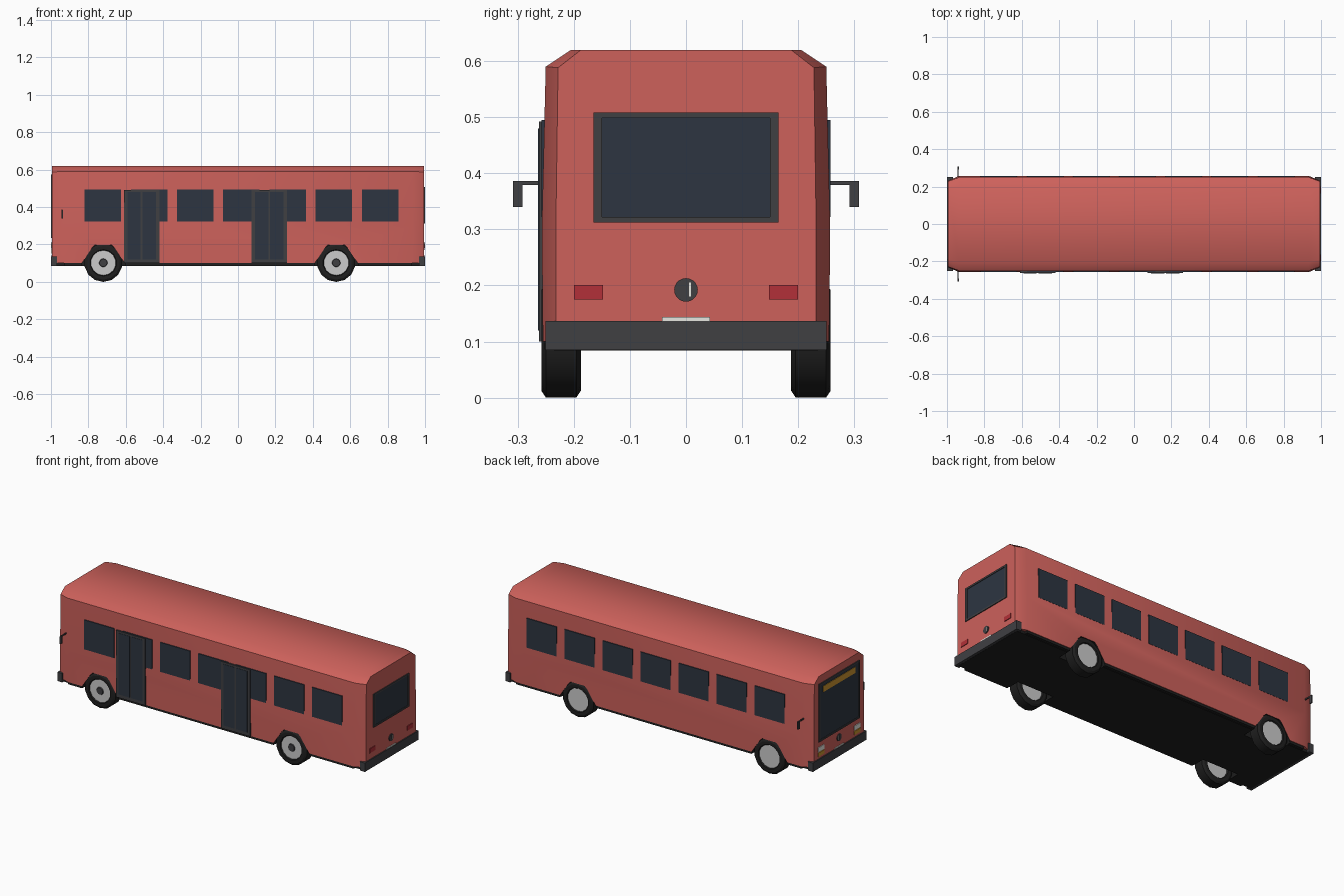
import bpy, bmesh, math
from mathutils import Matrix, Vector

if "Cube" in bpy.data.objects:
    bpy.data.objects.remove(bpy.data.objects["Cube"])


def material(name, r, g, b):
    m = bpy.data.materials.new(name)
    m.diffuse_color = (r, g, b, 1)
    m.use_nodes = True
    m.node_tree.nodes["Principled BSDF"].inputs["Base Color"].default_value = m.diffuse_color
    return m


RED = material("red_paint", 0.61, 0.12, 0.105)
GLASS = material("dark_glass", 0.026, 0.036, 0.053)
TRIM = material("dark_trim", 0.05, 0.05, 0.055)
BLACK = material("black_rubber", 0.014, 0.014, 0.014)
METAL = material("light_metal", 0.6, 0.6, 0.6)
WHITE = material("white_lamp", 0.8, 0.8, 0.75)
AMBER = material("amber", 0.6, 0.3, 0.03)
LAMP = material("red_lamp", 0.45, 0.03, 0.04)


def finish(name, bm, mat, smooth=None):
    bmesh.ops.recalc_face_normals(bm, faces=bm.faces)
    me = bpy.data.meshes.new(name)
    bm.to_mesh(me)
    bm.free()
    me.materials.append(mat)
    ob = bpy.data.objects.new(name, me)
    bpy.context.collection.objects.link(ob)
    if smooth:
        shade(ob, smooth)
    return ob


def activate(ob):
    bpy.ops.object.select_all(action='DESELECT')
    ob.select_set(True)
    bpy.context.view_layer.objects.active = ob


def shade(ob, angle):
    activate(ob)
    bpy.ops.object.shade_smooth_by_angle(angle=math.radians(angle))


def boxes(name, spans, mat):
    """One object made of boxes given as (x0, x1, y0, y1, z0, z1)."""
    bm = bmesh.new()
    for x0, x1, y0, y1, z0, z1 in spans:
        size = Matrix.Diagonal((abs(x1 - x0), abs(y1 - y0), abs(z1 - z0), 1))
        mid = Vector((x0 + x1, y0 + y1, z0 + z1)) / 2
        bmesh.ops.create_cube(bm, size=1, matrix=Matrix.Translation(mid) @ size)
    return finish(name, bm, mat)


def loft(bm, rings):
    """Skin between closed rings of points and cap both ends."""
    rows = [[bm.verts.new(p) for p in ring] for ring in rings]
    n = len(rows[0])
    for a, b in zip(rows, rows[1:]):
        for i in range(n):
            bm.faces.new((a[i], a[(i + 1) % n], b[(i + 1) % n], b[i]))
    bm.faces.new(rows[0])
    bm.faces.new(rows[-1])


def lathe(name, profile, centre, mat, steps=14):
    """Spin (y, radius) points around a y axis through centre."""
    bm = bmesh.new()
    vs = [bm.verts.new((0, y, r)) for y, r in profile]
    es = [bm.edges.new(p) for p in zip(vs, vs[1:])]
    bmesh.ops.spin(bm, geom=vs + es, cent=(0, 0, 0), axis=(0, 1, 0),
                   angle=math.tau, steps=steps)
    bmesh.ops.remove_doubles(bm, verts=bm.verts, dist=1e-5)
    bmesh.ops.translate(bm, verts=bm.verts, vec=centre)
    return finish(name, bm, mat, 30)


def both(span):
    """A span and its mirror across y."""
    x0, x1, y0, y1, z0, z1 = span
    return [span, (x0, x1, -y1, -y0, z0, z1)]


# Body shell: cross-sections that narrow at both ends
def section(x, half):
    return [(x, y, z) for y, z in half] + [(x, -y, z) for y, z in reversed(half)]


wide = [(0.255, 0.1), (0.257, 0.3), (0.25, 0.59), (0.205, 0.62)]
narrow = [(0.232, 0.1), (0.232, 0.3), (0.228, 0.588), (0.187, 0.62)]
bm = bmesh.new()
loft(bm, [section(-0.994, narrow), section(-0.935, wide),
          section(0.935, wide), section(0.994, narrow)])
body = finish("body_shell", bm, RED)

# Dark underbody
under = boxes("underbody", [(-0.985, 0.985, -0.235, 0.235, 0.084, 0.102),
                            (-0.93, 0.93, -0.252, 0.252, 0.086, 0.102)], BLACK)

# Wheel wells cut into body and underbody
AXLES = (-0.72, 0.525)
arch = [(-0.125, 0.05), (-0.115, 0.1), (-0.062, 0.18), (-0.045, 0.197),
        (0.045, 0.197), (0.062, 0.18), (0.115, 0.1), (0.125, 0.05)]
bm = bmesh.new()
for ax in AXLES:
    for s in (-1, 1):
        loft(bm, [[(ax + x, s * y, z) for x, z in arch] for y in (0.165, 0.3)])
cutter = finish("wheel_well_cutter", bm, BLACK)
cutter.hide_render = True
for ob in (body, under):
    activate(ob)
    mod = ob.modifiers.new("wells", 'BOOLEAN')
    mod.operation = 'DIFFERENCE'
    mod.solver = 'EXACT'
    mod.use_self = True
    mod.material_mode = 'TRANSFER'
    mod.object = cutter
    bpy.ops.object.modifier_apply(modifier=mod.name)
bpy.data.objects.remove(cutter)
shade(body, 50)

# Wheels: tyre, rim disc and hub cap
for ax, end in zip(AXLES, ("front", "rear")):
    for y, side in ((-0.2225, "right"), (0.2225, "left")):
        c = (ax, y, 0.102)
        tag = f"{end}_{side}"
        lathe(tag + "_tyre", [(-.027, .066), (-.035, .071), (-.035, .09), (-.027, .102),
                              (.027, .102), (.035, .09), (.035, .071), (.027, .066)], c, BLACK)
        lathe(tag + "_rim", [(-.029, 0), (-.029, .067), (.029, .067), (.029, 0)], c, METAL)
        lathe(tag + "_hub", [(-.034, 0), (-.034, .02), (-.028, .023), (-.028, 0)], c, TRIM)

# Side windows
wins = []
for i in range(7):
    x = -0.82 + 0.247 * i
    wins += both((x, x + 0.195, 0.24, 0.2575, 0.322, 0.495))
boxes("side_windows", wins, GLASS)

# Two double doors on the front side
for name, x in (("front_door", -0.61), ("rear_door", 0.072)):
    boxes(name + "_frame", [(x, x + 0.19, -0.262, -0.24, 0.1, 0.492)], TRIM)
    boxes(name + "_glass", [(x + a, x + a + 0.072, -0.2635, -0.25, 0.12, 0.48)
                            for a in (0.018, 0.1)], GLASS)

# Parts shared by both ends: bumper, plate bar, round latch
for s, end in ((-1, "front"), (1, "rear")):
    boxes(end + "_bumper", [(s * 0.968, s, -0.25, 0.25, 0.085, 0.137)], TRIM)
    boxes(end + "_plate_bar", [(s * 0.98, s * 0.998, -0.043, 0.043, 0.137, 0.144)], WHITE)
    bm = bmesh.new()
    bmesh.ops.create_cone(bm, cap_ends=True, segments=20, radius1=0.021, radius2=0.021,
                          depth=0.012, matrix=Matrix.Translation((s * 0.992, 0, 0.192))
                          @ Matrix.Rotation(math.pi / 2, 4, 'Y'))
    finish(end + "_latch_disc", bm, TRIM, 30)
    boxes(end + "_latch_handle", [(s * 0.99, s * 0.9995, 0.005, 0.009, 0.18, 0.205)], WHITE)

# Rear window frame as four bars around recessed glass, and tail lamps
boxes("rear_window_frame", both((0.98, 0.999, 0.15, 0.165, 0.312, 0.508)) +
      [(0.98, 0.999, -0.15, 0.15, a, b) for a, b in ((0.312, 0.322), (0.498, 0.508))], TRIM)
boxes("rear_window", [(0.98, 0.9955, -0.15, 0.15, 0.322, 0.498)], GLASS)
boxes("tail_lamps", both((0.98, 0.998, 0.148, 0.2, 0.175, 0.201)), LAMP)

# Windscreen with frame, destination sign, headlamps and indicators
boxes("windscreen_frame", both((-0.999, -0.98, 0.178, 0.19, 0.235, 0.575)) +
      [(-0.999, -0.98, -0.178, 0.178, a, b) for a, b in ((0.235, 0.245), (0.565, 0.575))], TRIM)
boxes("windscreen", [(-0.9955, -0.98, -0.178, 0.178, 0.245, 0.565)], GLASS)
boxes("destination_sign", [(-0.998, -0.98, -0.15, 0.15, 0.515, 0.55)], AMBER)
boxes("headlamps", both((-0.998, -0.98, 0.14, 0.195, 0.178, 0.205)), WHITE)
boxes("indicators", both((-0.998, -0.98, 0.14, 0.195, 0.152, 0.174)), AMBER)

# Mirrors on arms
boxes("side_mirrors", both((-0.943, -0.937, 0.245, 0.308, 0.379, 0.386)) +
      both((-0.944, -0.936, 0.291, 0.308, 0.34, 0.384)), TRIM)
